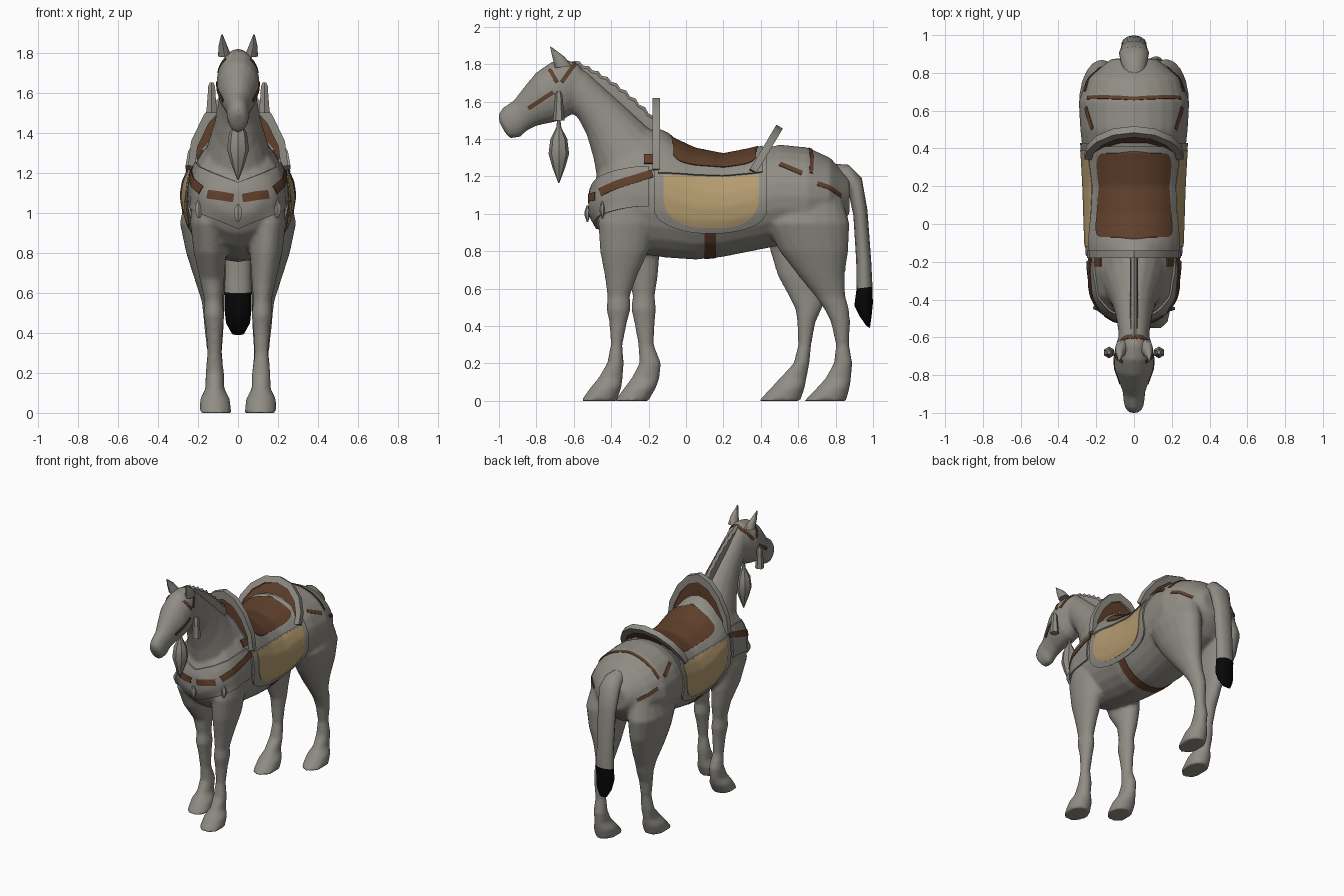
import bpy, bmesh, math
from mathutils import Vector
from mathutils.bvhtree import BVHTree

if "Cube" in bpy.data.objects:
    bpy.data.objects.remove(bpy.data.objects["Cube"])


def material(name, rgb):
    m = bpy.data.materials.new(name)
    m.diffuse_color = (*rgb, 1)
    m.use_nodes = True
    m.node_tree.nodes["Principled BSDF"].inputs["Base Color"].default_value = m.diffuse_color
    return m


GREY = material("warm grey", (0.28, 0.265, 0.235))
BROWN = material("leather brown", (0.115, 0.05, 0.024))
TAN = material("tan cloth", (0.46, 0.33, 0.16))
BLACK = material("black hair", (0.002, 0.002, 0.002))


def finish(bm, name, mats, angle=50):
    bmesh.ops.recalc_face_normals(bm, faces=bm.faces[:])
    me = bpy.data.meshes.new(name)
    bm.to_mesh(me)
    bm.free()
    ob = bpy.data.objects.new(name, me)
    bpy.context.collection.objects.link(ob)
    for m in mats:
        me.materials.append(m)
    bpy.ops.object.select_all(action='DESELECT')
    ob.select_set(True)
    bpy.context.view_layer.objects.active = ob
    bpy.ops.object.shade_smooth_by_angle(angle=math.radians(angle))
    return ob


def loft(bm, rings, n=18):
    """Each ring is an ellipse between side-view points A and B: (yA, zA, yB, zB, x, half width)."""
    loops = []
    for ya, za, yb, zb, x, w in rings:
        a, b = Vector((x, ya, za)), Vector((x, yb, zb))
        c, r = (a + b) / 2, (a - b) / 2
        loops.append([bm.verts.new(c + r * math.cos(t) + Vector((w * math.sin(t), 0, 0)))
                      for t in (math.tau * i / n for i in range(n))])
    for p, q in zip(loops, loops[1:]):
        for i in range(n):
            bm.faces.new((p[i], p[(i + 1) % n], q[(i + 1) % n], q[i]))
    bm.faces.new(loops[0])
    bm.faces.new(loops[-1])


# ---- horse body: trunk, neck, head and legs fused into one skin
bm = bmesh.new()
trunk = [(-.51, .99, 1.12, .10), (-.46, .90, 1.24, .18), (-.38, .83, 1.35, .225), (-.25, .785, 1.41, .24),
         (-.1, .765, 1.40, .25), (.05, .755, 1.33, .255), (.2, .77, 1.30, .26), (.35, .80, 1.33, .268),
         (.5, .83, 1.37, .285), (.65, .82, 1.355, .293), (.77, .88, 1.30, .25), (.875, 1.0, 1.19, .12)]
loft(bm, [(y, z1, y, z0, 0, w) for y, z0, z1, w in trunk], 24)
loft(bm, [(-.08, 1.41, -.44, 1.0, 0, .19), (-.2, 1.46, -.465, 1.13, 0, .16), (-.32, 1.57, -.495, 1.3, 0, .118),
          (-.43, 1.67, -.53, 1.42, 0, .097), (-.53, 1.76, -.57, 1.5, 0, .086), (-.6, 1.80, -.62, 1.56, 0, .08)])
loft(bm, [(-.57, 1.80, -.56, 1.58, 0, .07), (-.64, 1.825, -.6, 1.54, 0, .09), (-.72, 1.812, -.66, 1.5, 0, .108),
          (-.80, 1.757, -.73, 1.485, 0, .104), (-.86, 1.685, -.8, 1.47, 0, .08), (-.92, 1.607, -.85, 1.445, 0, .06),
          (-.98, 1.567, -.885, 1.41, 0, .056), (-1.003, 1.53, -.94, 1.402, 0, .047), (-.998, 1.49, -.965, 1.43, 0, .025)])

# legs: heights, then (x, half width), then front and back edge of each leg
LEG_Z = (1.1, .95, .8, .67, .56, .49, .42, .3, .2, .12, .07, 0)
FORE_XW = ((.13, .1), (.15, .09), (.14, .082), (.13, .062), (.122, .046), (.12, .052), (.118, .042), (.118, .035),
           (.116, .046), (.116, .048), (.115, .075), (.113, .08))
HIND_XW = ((.15, .11), (.17, .122), (.16, .1), (.14, .078), (.126, .056), (.122, .052), (.12, .048), (.117, .037),
           (.116, .046), (.116, .048), (.115, .074), (.115, .078))
legs = [
    (1, FORE_XW, ((-.44, -.2), (-.47, -.17), (-.46, -.2), (-.435, -.26), (-.42, -.3), (-.425, -.297), (-.41, -.315),
                  (-.402, -.34), (-.422, -.333), (-.47, -.338), (-.512, -.345), (-.562, -.37))),
    (-1, FORE_XW, ((-.44, -.2), (-.46, -.15), (-.4, -.14), (-.305, -.15), (-.285, -.167), (-.293, -.16),
                   (-.277, -.167), (-.255, -.172), (-.25, -.133), (-.292, -.142), (-.33, -.16), (-.38, -.2))),
    (1, HIND_XW, ((.47, .83), (.42, .875), (.5, .868), (.6, .848), (.69, .852), (.74, .872), (.775, .877),
                  (.802, .872), (.79, .89), (.745, .883), (.7, .875), (.632, .857))),
    (-1, HIND_XW, ((.47, .83), (.42, .872), (.45, .85), (.49, .8), (.55, .75), (.585, .725), (.595, .692),
                   (.6, .67), (.575, .66), (.5, .645), (.455, .635), (.388, .612)))]
for side, xw, edges in legs:
    loft(bm, [(f, z, b, z, side * x, w) for z, (x, w), (f, b) in zip(LEG_Z, xw, edges)])

body = finish(bm, "horse_body", [GREY])
rm = body.modifiers.new("fuse", 'REMESH')
rm.mode, rm.voxel_size = 'VOXEL', 0.012
sm = body.modifiers.new("soften", 'SMOOTH')
sm.factor, sm.iterations = 0.5, 4
deps = bpy.context.evaluated_depsgraph_get()
skin = bpy.data.meshes.new_from_object(body.evaluated_get(deps))
body.modifiers.clear()
body.data = skin
skin.shade_smooth()
skin.materials.clear()
skin.materials.append(GREY)
bvh = BVHTree.FromPolygons([v.co for v in skin.vertices], [tuple(p.vertices) for p in skin.polygons])


# ---- tack that follows the skin
def sheet(name, mat, grid, off, thick):
    """Closed thin shell over a grid of (point, outward direction)."""
    bm = bmesh.new()
    R, C = len(grid), len(grid[0])
    out = [[bm.verts.new(p + n * off) for p, n in row] for row in grid]
    inn = [[bm.verts.new(p + n * (off - thick)) for p, n in row] for row in grid]
    for i in range(R - 1):
        for j in range(C - 1):
            for g in (out, inn):
                bm.faces.new((g[i][j], g[i + 1][j], g[i + 1][j + 1], g[i][j + 1]))
    rim = [(i, 0) for i in range(R)] + [(R - 1, j) for j in range(1, C)]
    rim += [(i, C - 1) for i in range(R - 2, -1, -1)] + [(0, j) for j in range(C - 2, 0, -1)]
    for (a, b), (c, d) in zip(rim, rim[1:] + rim[:1]):
        bm.faces.new((out[a][b], out[c][d], inn[c][d], inn[a][b]))
    bmesh.ops.remove_doubles(bm, verts=bm.verts[:], dist=1e-5)
    return finish(bm, name, [mat])


def drape(name, mat, f, off, thick, nu=28, nv=28):
    """f(u, v) gives an inner point and an outward direction; the skin is found along it."""
    def hit(u, v):
        c, d = f(u, v)
        p = bvh.ray_cast(c + d * 0.6, -d)[0]
        return (p or c + d * 0.25), d
    sheet(name, mat, [[hit(i / nu, j / nv) for j in range(nv + 1)] for i in range(nu + 1)], off, thick)


def strap(name, points, width, off=0.004, mat=BROWN):
    """Ribbon snapped to the skin along a rough path."""
    pts = [Vector(p) for p in points]
    path = [a.lerp(b, k / 8) for a, b in zip(pts, pts[1:]) for k in range(8)] + [pts[-1]]
    snap = [bvh.find_nearest(p)[:2] for p in path]
    grid = []
    for i, (p, n) in enumerate(snap):
        t = snap[min(i + 1, len(snap) - 1)][0] - snap[max(i - 1, 0)][0]
        s = t.cross(n).normalized() * width / 2
        grid.append([bvh.find_nearest(p + s * k)[:2] for k in (-1, -.5, 0, .5, 1)])
    sheet(name, mat, grid, off, 0.008)


def around_back(y0, y1, lo, hi):
    """Patch around the barrel: y range, and angle limits (degrees from straight up) along it."""
    def f(u, v):
        s = 2 * u - 1
        a = math.radians(lo(s) + (hi(s) - lo(s)) * v)
        return Vector((0, y0 + (y1 - y0) * u, 1.05)), Vector((math.sin(a), 0, math.cos(a)))
    return f


def rounded(a, power):
    return lambda s: a * max(0, 1 - abs(s) ** power) ** (1 / power)


hem = lambda s: 100 + 24 * max(0, 1 - abs(s) ** 2.5) ** .6
drape("saddle_blanket", GREY, around_back(-.17, .43, lambda s: -hem(s), hem), .011, .02, 28, 48)
for side in (1, -1):
    drape("blanket_panel", TAN, around_back(-.12, .39, lambda s: side * 57,
          lambda s: side * (88 + 29 * max(0, 1 - abs(s) ** 3) ** .6)), .015, .008)
drape("saddle_base", GREY, around_back(-.15, .41, lambda s: -55, lambda s: 55), .02, .025)
drape("saddle_seat", BROWN, around_back(-.08, .385, lambda s: -rounded(43, 6)(s), rounded(43, 6)), .025, .009, 40, 28)


def chest(u, v):
    a = math.radians(-95 + 190 * u)
    k = abs(math.sin(a))
    lo, hi = .92 + .12 * k, 1.155 + .1 * k
    return Vector((0, -.22, lo + (hi - lo) * v)), Vector((math.sin(a), -math.cos(a), 0))


drape("chest_plate", GREY, chest, .011, .02, 36, 10)

for s in (1, -1):
    strap("chest_strap", [(s * .022, -.53, 1.075), (s * .155, -.49, 1.095)], .042, .015)
    strap("shoulder_strap", [(s * .185, -.46, 1.115), (s * .24, -.35, 1.165), (s * .26, -.18, 1.225)], .042, .015)
    strap("girth", [(s * .27, .13, .93), (s * .2, .13, .82), (s * .1, .13, .77), (0, .13, .75)], .06)
    strap("croup_strap", [(0, .685, 1.4), (s * .12, .685, 1.36), (s * .21, .68, 1.29), (s * .25, .67, 1.22)], .02)
    strap("hip_strap", [(s * .23, .50, 1.275), (s * .26, .62, 1.22)], .026)
    strap("rump_strap", [(s * .28, .71, 1.17), (s * .2, .86, 1.1)], .024)
    strap("cheek_strap", [(s * .1, -.85, 1.56), (s * .12, -.71, 1.65)], .022)
    strap("brow_strap", [(s * .08, -.74, 1.79), (s * .12, -.69, 1.71)], .02)
    strap("poll_strap", [(0, -.585, 1.85), (s * .06, -.59, 1.81), (s * .12, -.66, 1.71)], .022)
    strap("strap_end", [(s * .22, -.225, 1.31), (s * .22, -.175, 1.31)], .055, .009)


# ---- pommel and cantle: upright arches with a leather panel
def arch(name, half, y0, z0, up, thick):
    up = Vector((0, *up)).normalized()
    fwd = Vector((0, -up.z, up.y))
    pts = [(x, h) for x, h in half] + [(-x, h) for x, h in half[-2::-1]]
    at = lambda x, h, k: Vector((x, y0, z0)) + up * h + fwd * k
    bm = bmesh.new()
    rows = [[bm.verts.new(at(x * q, h * q - .01 * (q < 1), k)) for q, k in
             ((1, -thick / 2), (1, thick / 2), (.86, thick / 2), (.86, -thick / 2))] for x, h in pts]
    for a, b in zip(rows, rows[1:]):
        for i in range(4):
            bm.faces.new((a[i], b[i], b[(i + 1) % 4], a[(i + 1) % 4]))
    bm.faces.new(rows[0])
    bm.faces.new(rows[-1])
    finish(bm, name, [GREY], 40)
    bm = bmesh.new()
    sides = [[bm.verts.new(at(x * .88, h * .88 - .01, k)) for x, h in pts] for k in (-.005, .004)]
    for ring in sides:
        bm.faces.new(ring)
    for i in range(len(pts)):
        j = (i + 1) % len(pts)
        bm.faces.new((sides[0][i], sides[0][j], sides[1][j], sides[1][i]))
    finish(bm, name + "_panel", [BROWN], 30)


arch("pommel", [(.25, 0), (.235, .12), (.17, .255), (.09, .345), (0, .38)], -.16, 1.24, (0, 1), .04)
arch("cantle", [(.262, 0), (.25, .08), (.2, .175), (.11, .25), (0, .275)], .36, 1.23, (.14, .235), .04)

# ---- tail, black towards the tip
bm = bmesh.new()
loft(bm, [(.76, 1.27, .80, 1.16, 0, .05), (.87, 1.262, .85, 1.15, 0, .07), (.94, 1.19, .87, 1.11, 0, .08),
          (.97, 1.02, .895, .99, 0, .07), (.99, .75, .91, .75, 0, .065), (.997, .61, .912, .60, 0, .067),
          (.999, .52, .90, .51, 0, .067), (.992, .45, .93, .45, 0, .06), (.983, .39, .965, .40, 0, .03)], 12)
for f in bm.faces:
    f.material_index = int(f.calc_center_median().z < .6)
finish(bm, "tail", [GREY, BLACK])

# ---- mane: thin jagged ridge along the crest
bm = bmesh.new()
ridge = []
for i in range(19):
    t = i / 18
    y, z = -.61 + .45 * t, 1.80 - .33 * t + .035 * math.sin(math.pi * t)
    h = .02 + .012 * (i % 2)
    ridge.append((y + h * .5, z + h * .85, y - .04, z - .07, 0, .022))
loft(bm, ridge, 8)
finish(bm, "mane", [GREY], 30)


# ---- ears, tassels and pendants
def spindle(name, x, y, profile, n=6):
    bm = bmesh.new()
    loft(bm, [(y - r, z, y + r, z, x, r) for z, r in profile], n)
    finish(bm, name, [GREY], 35)


def pendant(name, x, z):
    """Small flattened drop lying against the chest plate."""
    y = bvh.ray_cast(Vector((x, -.8, z)), Vector((0, 1, 0)))[0].y - .018
    bm = bmesh.new()
    loft(bm, [(y - r * .6, z + h, y + r * .6, z + h, x, r) for h, r in ((.045, .006), (.015, .024), (-.01, .024), (-.045, .006))], 6)
    finish(bm, name, [GREY], 35)


for s in (1, -1):
    bm = bmesh.new()
    loft(bm, [(-.70, 1.78, -.61, 1.79, s * .066, .034), (-.715, 1.84, -.65, 1.84, s * .076, .021),
              (-.727, 1.895, -.717, 1.89, s * .08, .004)], 8)
    finish(bm, "ear", [GREY])
    spindle("cheek_tassel", s * .132, -.68, [(1.655, .01), (1.635, .02), (1.6, .022), (1.5, .031)])
    pendant("side_pendant", s * .195, 1.02)
pendant("front_pendant", 0, 1.0)
spindle("throat_tassel", 0, -.68, [(1.52, .006), (1.46, .014), (1.40, .045), (1.32, .055), (1.25, .035), (1.165, .003)], 8)
